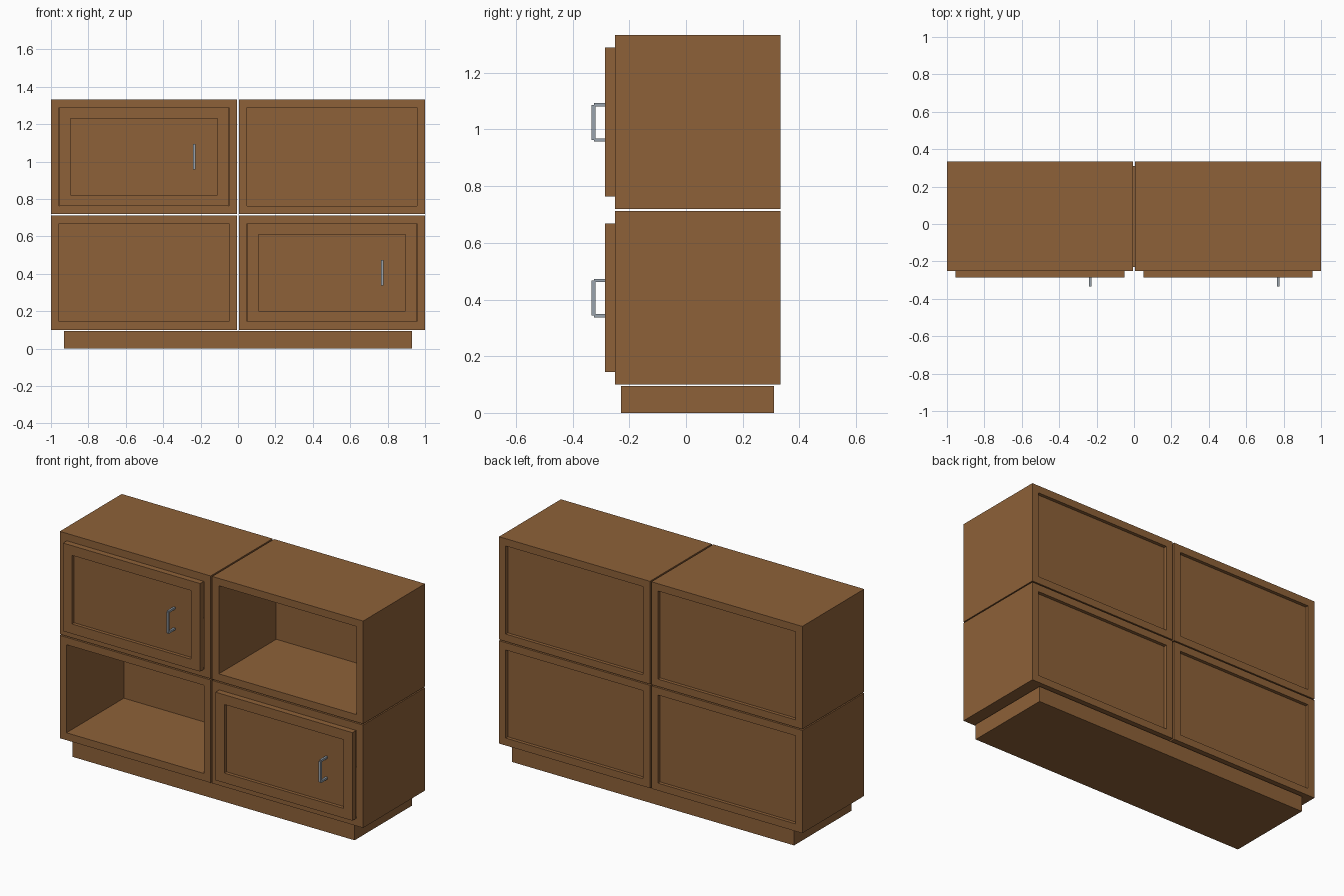
import bpy
import bmesh
from mathutils import Vector

cube = bpy.data.objects.get("Cube")
if cube:
    bpy.data.objects.remove(cube, do_unlink=True)


def material(name, rgb):
    mat = bpy.data.materials.new(name)
    mat.use_nodes = True
    mat.diffuse_color = (*rgb, 1)
    mat.node_tree.nodes["Principled BSDF"].inputs["Base Color"].default_value = (*rgb, 1)
    return mat


WOOD = material("brown wood", (0.27, 0.12, 0.04))
METAL = material("grey metal", (0.32, 0.37, 0.42))


def box(name, low, high, mat, recesses=()):
    """Box between two corners; recesses holds (side, margin, depth) with side -1 front, 1 back."""
    low, high = Vector(low), Vector(high)
    bm = bmesh.new()
    bmesh.ops.create_cube(bm, size=1)
    for v in bm.verts:
        v.co = (low + high) / 2 + v.co * (high - low)
    bm.normal_update()
    for side, margin, depth in recesses:
        face = max(bm.faces, key=lambda f: f.normal.y * side)
        bmesh.ops.inset_region(bm, faces=[face], thickness=margin, use_even_offset=True)
        # Push the inner panel straight in, leaving square recess walls
        panel = bmesh.ops.extrude_discrete_faces(bm, faces=[face])["faces"][0]
        bmesh.ops.translate(bm, verts=panel.verts, vec=(0, -side * depth, 0))
        bm.normal_update()
    mesh = bpy.data.meshes.new(name)
    bm.to_mesh(mesh)
    bm.free()
    mesh.materials.append(mat)
    obj = bpy.data.objects.new(name, mesh)
    bpy.context.collection.objects.link(obj)
    return obj


FRONT, BACK = -0.25, 0.333
WIDTH, HEIGHT, WALL = 0.995, 0.613, 0.044
DOOR_FRONT = FRONT - 0.035

# Base plinth
box("plinth", (-0.93, -0.23, 0), (0.93, 0.31, 0.094), WOOD)


def door(name, x, z):
    # Framed door with a sunken panel
    edge = WALL + 0.002
    box(name + "_door", (x + edge, DOOR_FRONT, z + edge - 0.002),
        (x + WIDTH - edge, FRONT, z + HEIGHT - edge + 0.002), WOOD, [(-1, 0.058, 0.02)])
    # Pull handle: two posts and an upright bar
    hx, hz = x + 0.766, z + 0.305
    for end, dz in (("lower", -0.062), ("upper", 0.062)):
        box(f"{name}_handle_{end}_post", (hx - 0.006, -0.325, hz + dz - 0.006),
            (hx + 0.006, DOOR_FRONT + 0.02, hz + dz + 0.006), METAL)
    box(name + "_handle_bar", (hx - 0.006, -0.333, hz - 0.062),
        (hx + 0.006, -0.32, hz + 0.062), METAL)


# Four cubbies, doors on one diagonal
for row, z in (("lower", 0.1), ("upper", 0.72)):
    for side, x in (("right", -1), ("left", 0.005)):
        name = f"{row}_{side}"
        box(name + "_cabinet", (x, FRONT, z), (x + WIDTH, BACK, z + HEIGHT), WOOD,
            [(-1, WALL, 0.54), (1, WALL, 0.02)])
        if name in ("upper_right", "lower_left"):
            door(name, x, z)
